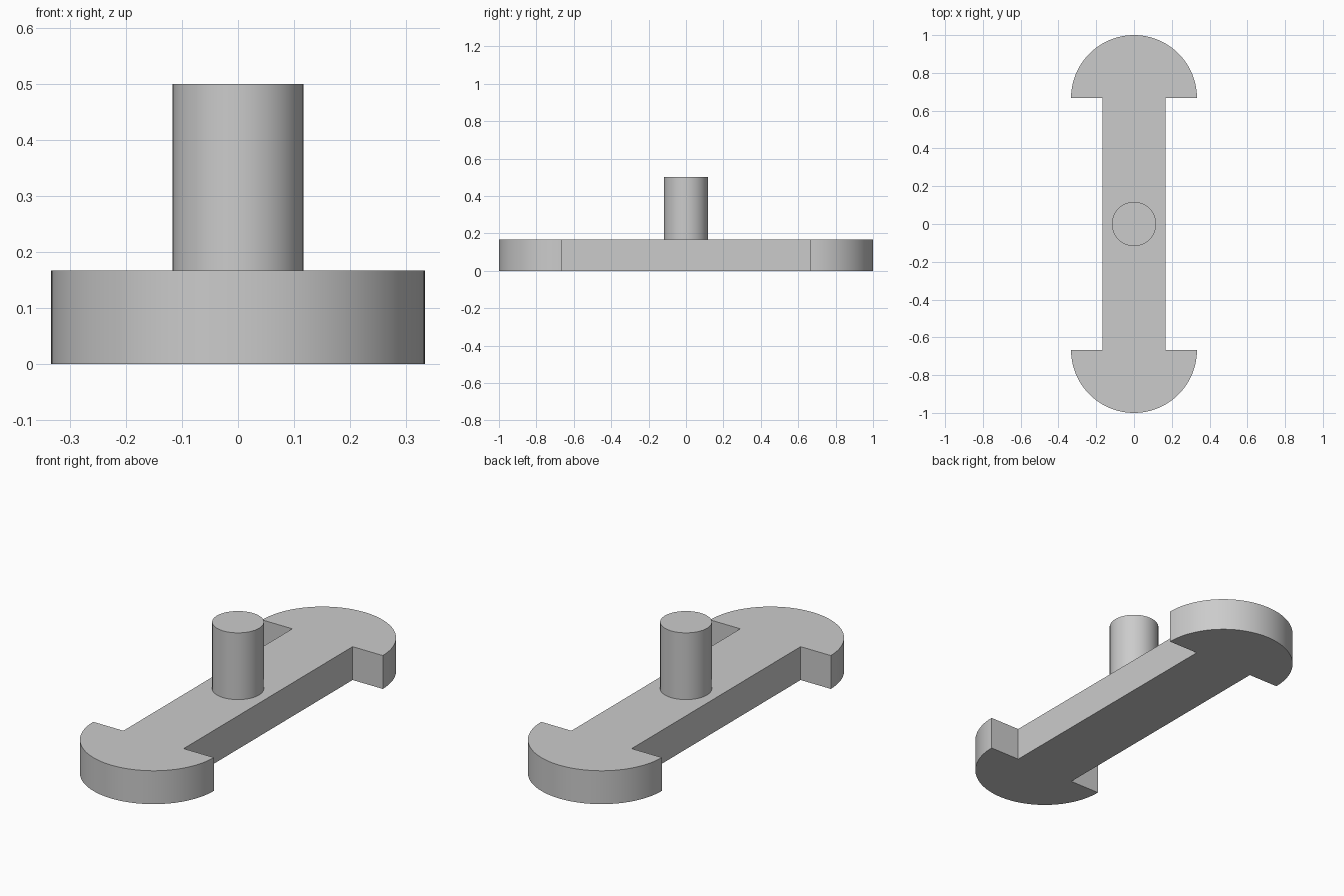
import bpy, bmesh, math

if "Cube" in bpy.data.objects:
    bpy.data.objects.remove(bpy.data.objects["Cube"])

grey = bpy.data.materials.new("light grey")
grey.diffuse_color = (0.6, 0.6, 0.6, 1)
grey.use_nodes = True
grey.node_tree.nodes["Principled BSDF"].inputs["Base Color"].default_value = grey.diffuse_color

R = 1 / 3        # radius of the rounded ends
W = 1 / 6        # half width of the bar
H = 1 / 6        # plate thickness
POST_R = 0.117
SEGMENTS = 48


def extrude_profile(name, points, z0, z1):
    """Solid prism from a closed 2D outline, smooth on its curved walls."""
    bm = bmesh.new()
    face = bm.faces.new([bm.verts.new((x, y, z0)) for x, y in points])
    top = bmesh.ops.extrude_face_region(bm, geom=[face])["geom"]
    bmesh.ops.translate(bm, vec=(0, 0, z1 - z0),
                        verts=[v for v in top if isinstance(v, bmesh.types.BMVert)])
    bmesh.ops.recalc_face_normals(bm, faces=bm.faces)
    mesh = bpy.data.meshes.new(name)
    bm.to_mesh(mesh)
    bm.free()
    mesh.materials.append(grey)
    obj = bpy.data.objects.new(name, mesh)
    bpy.context.collection.objects.link(obj)
    bpy.ops.object.select_all(action='DESELECT')
    obj.select_set(True)
    bpy.context.view_layer.objects.active = obj
    bpy.ops.object.shade_smooth_by_angle(angle=math.radians(30))
    return obj


def arc(radius, sweep, steps):
    return [(radius * math.cos(sweep * i / steps), radius * math.sin(sweep * i / steps))
            for i in range(steps + 1)]


# Base plate: straight bar with a half-disc head at each end
back_half = [(W, 1 - R)] + [(x, y + 1 - R) for x, y in arc(R, math.pi, SEGMENTS)] + [(-W, 1 - R)]
front_half = [(-x, -y) for x, y in back_half]
extrude_profile("base_plate", back_half + front_half, 0, H)

# Round post standing on the middle of the plate
extrude_profile("post", arc(POST_R, 2 * math.pi, SEGMENTS)[:-1], H, 0.5)
